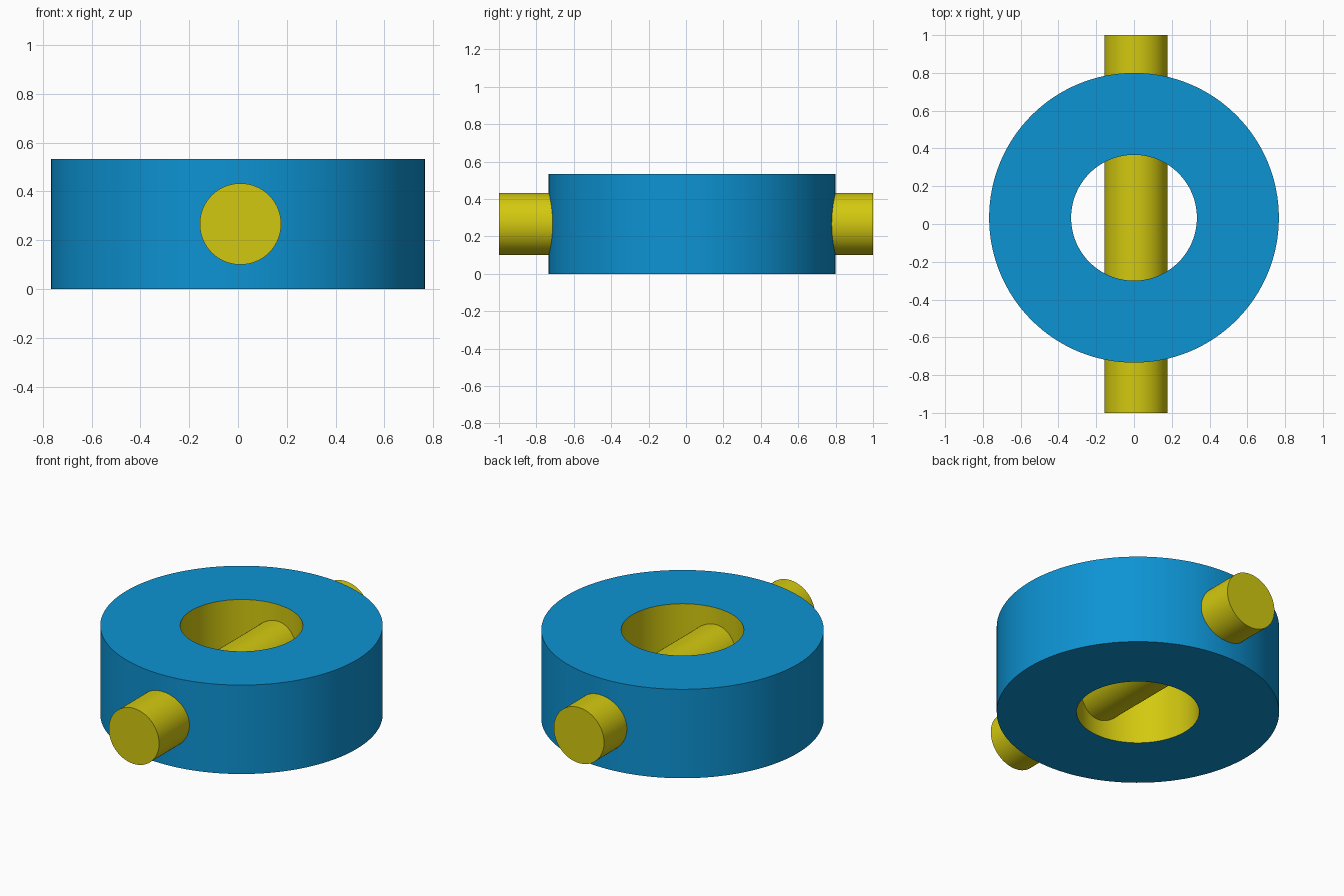
import bpy, bmesh, math
from mathutils import Matrix, Vector

if "Cube" in bpy.data.objects:
    bpy.data.objects.remove(bpy.data.objects["Cube"])

CENTRE_Y, OUTER, HOLE, HEIGHT = 0.033, 0.767, 0.333, 0.533
ROD_X, ROD_R, ROD_LENGTH = 0.01, 0.1667, 2.0


def material(name, rgb):
    mat = bpy.data.materials.new(name)
    mat.diffuse_color = (*rgb, 1)
    mat.use_nodes = True
    mat.node_tree.nodes["Principled BSDF"].inputs["Base Color"].default_value = mat.diffuse_color
    return mat


blue = material("blue", (0.004, 0.292, 0.651))
yellow = material("yellow", (0.651, 0.584, 0.005))


def add_object(name, bm, mats):
    bmesh.ops.recalc_face_normals(bm, faces=bm.faces)
    mesh = bpy.data.meshes.new(name)
    bm.to_mesh(mesh)
    bm.free()
    for mat in mats:
        mesh.materials.append(mat)
    obj = bpy.data.objects.new(name, mesh)
    bpy.context.collection.objects.link(obj)
    bpy.ops.object.select_all(action='DESELECT')
    obj.select_set(True)
    bpy.context.view_layer.objects.active = obj
    bpy.ops.object.shade_smooth_by_angle(angle=math.radians(30))
    return obj


# Collar: a rectangular section spun about the vertical axis, with a yellow bore
bm = bmesh.new()
section = [(HOLE, 0), (OUTER, 0), (OUTER, HEIGHT), (HOLE, HEIGHT)]
verts = [bm.verts.new((r, 0, z)) for r, z in section]
edges = [bm.edges.new((verts[i], verts[(i + 1) % 4])) for i in range(4)]
bmesh.ops.spin(bm, geom=verts + edges, cent=(0, 0, 0), axis=(0, 0, 1),
               angle=math.tau, steps=128, use_merge=True)
bmesh.ops.remove_doubles(bm, verts=bm.verts, dist=1e-5)
for face in bm.faces:
    if all(v.co.xy.length < HOLE + 0.01 for v in face.verts):
        face.material_index = 1
bmesh.ops.translate(bm, verts=bm.verts, vec=Vector((0, CENTRE_Y, 0)))
add_object("collar", bm, [blue, yellow])

# Cross rod: passes front to back through the collar and its bore
bm = bmesh.new()
bmesh.ops.create_cone(bm, cap_ends=True, segments=96, radius1=ROD_R, radius2=ROD_R,
                      depth=ROD_LENGTH,
                      matrix=Matrix.Translation((ROD_X, 0, HEIGHT / 2))
                      @ Matrix.Rotation(math.pi / 2, 4, 'X'))
add_object("cross_rod", bm, [yellow])
